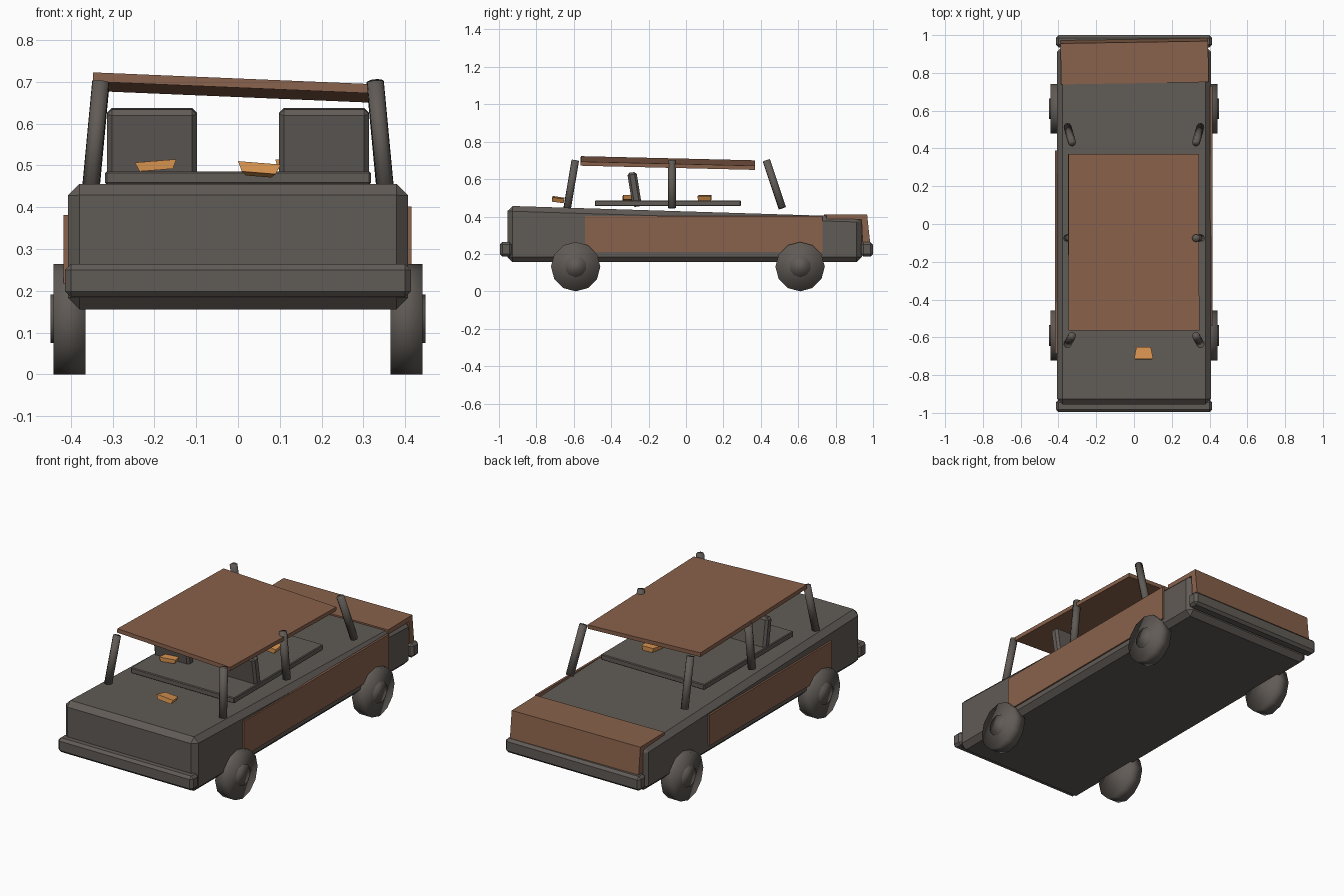
import bpy, bmesh, math
from mathutils import Vector, Matrix, Euler

if "Cube" in bpy.data.objects:
    bpy.data.objects.remove(bpy.data.objects["Cube"])


def mat(name, rgb):
    m = bpy.data.materials.new(name)
    m.diffuse_color = (*rgb, 1)
    m.use_nodes = True
    m.node_tree.nodes["Principled BSDF"].inputs["Base Color"].default_value = m.diffuse_color
    return m


METAL = mat("burnt grey metal", (0.118, 0.104, 0.093))
RUST = mat("brown rust", (0.25, 0.12, 0.07))
SHARD = mat("orange rust", (0.70, 0.30, 0.08))


def add(name, bm, material, bevel=0.0, smooth=False):
    bmesh.ops.recalc_face_normals(bm, faces=bm.faces)
    for f in bm.faces:
        f.smooth = smooth
    me = bpy.data.meshes.new(name)
    bm.to_mesh(me)
    bm.free()
    me.materials.append(material)
    ob = bpy.data.objects.new(name, me)
    bpy.context.collection.objects.link(ob)
    if bevel:
        mod = ob.modifiers.new("bevel", 'BEVEL')
        mod.width = bevel
        mod.segments = 1
        mod.limit_method = 'ANGLE'
    return ob


def box(name, lo, hi, material, bevel=0.0, rot=(0, 0, 0)):
    lo, hi = Vector(lo), Vector(hi)
    bm = bmesh.new()
    bmesh.ops.create_cube(bm, size=1)
    bmesh.ops.scale(bm, vec=hi - lo, verts=bm.verts)
    bm.transform(Matrix.Translation((lo + hi) / 2) @ Euler(rot).to_matrix().to_4x4())
    return add(name, bm, material, bevel)


def rod(name, a, b, r, material, sides):
    a, b = Vector(a), Vector(b)
    bm = bmesh.new()
    bmesh.ops.create_cone(bm, cap_ends=True, segments=sides, radius1=r, radius2=r, depth=(b - a).length)
    q = (b - a).to_track_quat('Z', 'Y').to_matrix().to_4x4()
    bm.transform(Matrix.Translation((a + b) / 2) @ q)
    return add(name, bm, material, smooth=True)


def prism(name, profile, x0, x1, material, bevel=0.0, turn=0.0):
    """Extrude a (y, z) profile along x, then turn it about its middle."""
    bm = bmesh.new()
    f = bm.faces.new([bm.verts.new((x0, y, z)) for y, z in profile])
    ext = bmesh.ops.extrude_face_region(bm, geom=[f])
    bmesh.ops.translate(bm, vec=(x1 - x0, 0, 0),
                        verts=[v for v in ext["geom"] if isinstance(v, bmesh.types.BMVert)])
    c = Vector(((x0 + x1) / 2, sum(p[0] for p in profile) / len(profile), 0))
    bm.transform(Matrix.Translation(c) @ Matrix.Rotation(turn, 4, 'Z') @ Matrix.Translation(-c))
    return add(name, bm, material, bevel)


def shard(name, loc, size, rot):
    bm = bmesh.new()
    bmesh.ops.create_cube(bm, size=1)
    for v in bm.verts:
        if v.co.y > 0:
            v.co.x *= 0.75
        if v.co.z < 0:
            v.co.x *= 0.8
    bmesh.ops.scale(bm, vec=size, verts=bm.verts)
    bm.transform(Matrix.Translation(loc) @ Euler(rot).to_matrix().to_4x4())
    add(name, bm, SHARD)


# Body shell, sloping gently down to the rear
prism("body", [(-0.955, 0.156), (0.94, 0.156), (0.94, 0.398), (-0.955, 0.457)],
      -0.407, 0.407, METAL, 0.028)

# Bumpers
box("front_bumper", (-0.414, -0.995, 0.185), (0.414, -0.93, 0.264), METAL, 0.014)
box("rear_bumper", (-0.414, 0.935, 0.185), (0.414, 1.0, 0.264), METAL, 0.014)

# Rusted side panels, slipped along the flanks
box("right_side_panel", (0.403, -0.54, 0.21), (0.415, 0.73, 0.402), RUST)
box("left_side_panel", (-0.417, -0.685, 0.21), (-0.403, 0.39, 0.381), RUST)

# Bent boot lid wrapping over the tail
prism("boot_lid", [(0.745, 0.412), (0.962, 0.412), (0.978, 0.262), (0.938, 0.262),
                   (0.932, 0.385), (0.745, 0.385)], -0.388, 0.393, RUST, turn=0.016)

# Wheels, hubs and pillars on both sides
for s, side in ((-1, "left"), (1, "right")):
    for y, end in ((-0.59, "front"), (0.61, "rear")):
        rod(f"{side}_{end}_wheel", (s * 0.365, y, 0.132), (s * 0.441, y, 0.132), 0.132, METAL, 12)
        rod(f"{side}_{end}_hub", (s * 0.40, y, 0.133), (s * 0.449, y, 0.133), 0.058, METAL, 10)
    for end, yb, yt in (("front", -0.635, -0.592), ("middle", -0.075, -0.075), ("rear", 0.515, 0.43)):
        rod(f"{side}_{end}_pillar", (s * 0.352, yb, 0.445), (s * 0.328, yt, 0.70), 0.021, METAL, 8)
    # Seat back
    x0, x1 = sorted((s * 0.098, s * 0.314))
    box(f"{side}_seat_back", (x0, -0.30, 0.452), (x1, -0.25, 0.637), METAL, 0.012, (0.16, 0, 0))

# Cabin tray under the roof
box("cabin_floor", (-0.318, -0.487, 0.455), (0.318, 0.293, 0.486), METAL, 0.004)

# Sagging roof sheet
box("roof", (-0.348, -0.563, 0.675), (0.345, 0.37, 0.697), RUST, rot=(-0.024, 0.042, 0))

# Loose rust flakes
shard("hood_flake", (0.05, -0.684, 0.49), (0.102, 0.064, 0.024), (-0.14, 0.08, 0))
shard("seat_flake", (-0.198, -0.305, 0.50), (0.10, 0.065, 0.022), (0, -0.08, 0.05))
shard("floor_flake", (0.14, 0.10, 0.50), (0.10, 0.07, 0.024), (0, 0.05, -0.05))
